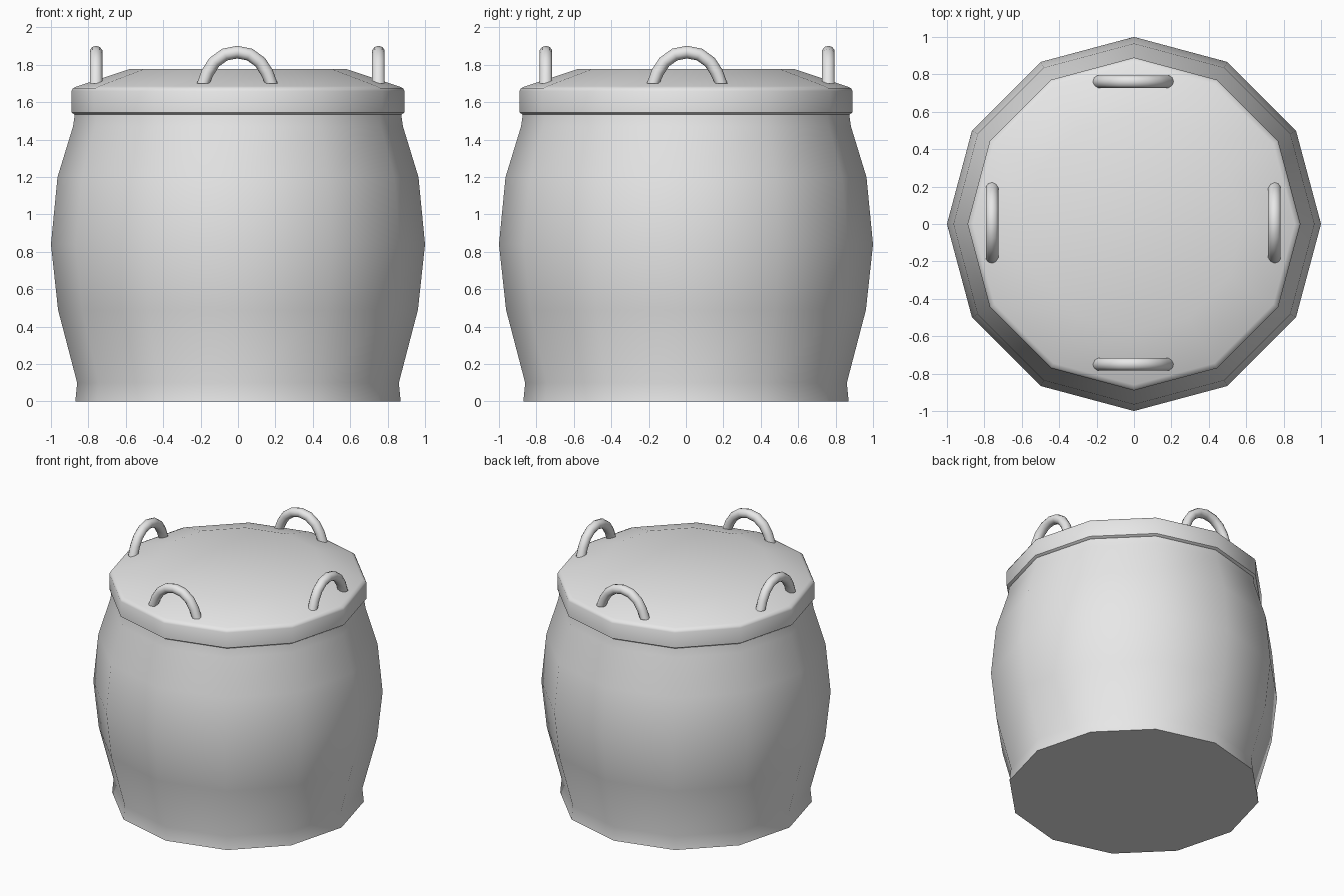
import bpy, bmesh, math

cube = bpy.data.objects.get("Cube")
if cube:
    bpy.data.objects.remove(cube)

SIDES = 12
HANDLE_REACH = 0.755

grey = bpy.data.materials.new("plain grey")
grey.use_nodes = True
grey.diffuse_color = (0.8, 0.8, 0.8, 1)
grey.node_tree.nodes["Principled BSDF"].inputs["Base Color"].default_value = (0.8, 0.8, 0.8, 1)


def finish(name, bm, angle):
    bmesh.ops.recalc_face_normals(bm, faces=bm.faces)
    mesh = bpy.data.meshes.new(name)
    bm.to_mesh(mesh)
    bm.free()
    mesh.materials.append(grey)
    obj = bpy.data.objects.new(name, mesh)
    bpy.context.collection.objects.link(obj)
    bpy.ops.object.select_all(action='DESELECT')
    obj.select_set(True)
    bpy.context.view_layer.objects.active = obj
    bpy.ops.object.shade_smooth_by_angle(angle=math.radians(angle))
    return obj


def skin(bm, rings):
    """Join consecutive rings with quads and cap both ends."""
    n = len(rings[0])
    for a, b in zip(rings, rings[1:]):
        for i in range(n):
            j = (i + 1) % n
            bm.faces.new((a[i], a[j], b[j], b[i]))
    bm.faces.new(rings[0])
    bm.faces.new(rings[-1])


def turned(name, profile, angle):
    """Turn a (radius, height) profile around the z axis."""
    bm = bmesh.new()
    turns = [math.tau * i / SIDES for i in range(SIDES)]
    skin(bm, [[bm.verts.new((r * math.cos(t), r * math.sin(t), z)) for t in turns]
              for r, z in profile])
    return finish(name, bm, angle)


def handle(name, turn):
    """Arched round bar whose feet are cut level with the lid."""
    bm = bmesh.new()
    half = [(0.182, 1.70, 0), (0.158, 1.76, 25), (0.122, 1.815, 40),
            (0.066, 1.855, 65)]
    path = half + [(0, 1.868, 90)] + [(-x, z, 180 - a) for x, z, a in reversed(half)]
    rings = []
    for x, z, a in path:
        a = math.radians(a)
        ring = []
        for i in range(10):
            t = math.tau * i / 10
            out = 0.034 * math.cos(t)
            ring.append(bm.verts.new((x + out * math.cos(a), 0.035 * math.sin(t) - HANDLE_REACH,
                                      z + out * math.sin(a))))
        rings.append(ring)
    skin(bm, rings)
    obj = finish(name, bm, 50)
    obj.rotation_euler.z = turn
    obj.location = (-0.004, 0.006, 0)


# Bulging body with a narrow foot band and neck
turned("pot_body", [(0.87, 0), (0.86, 0.10), (0.962, 0.49), (1.0, 0.84),
                    (0.965, 1.20), (0.882, 1.47), (0.872, 1.54)], 40)

# Lid with rounded rim and shallow raised top
turned("lid", [(0.868, 1.53), (0.89, 1.545), (0.89, 1.66), (0.882, 1.675),
               (0.86, 1.685), (0.58, 1.777)], 50)

# Four handles around the lid
for k, side in enumerate(("front", "left", "back", "right")):
    handle(side + "_handle", k * math.pi / 2)
